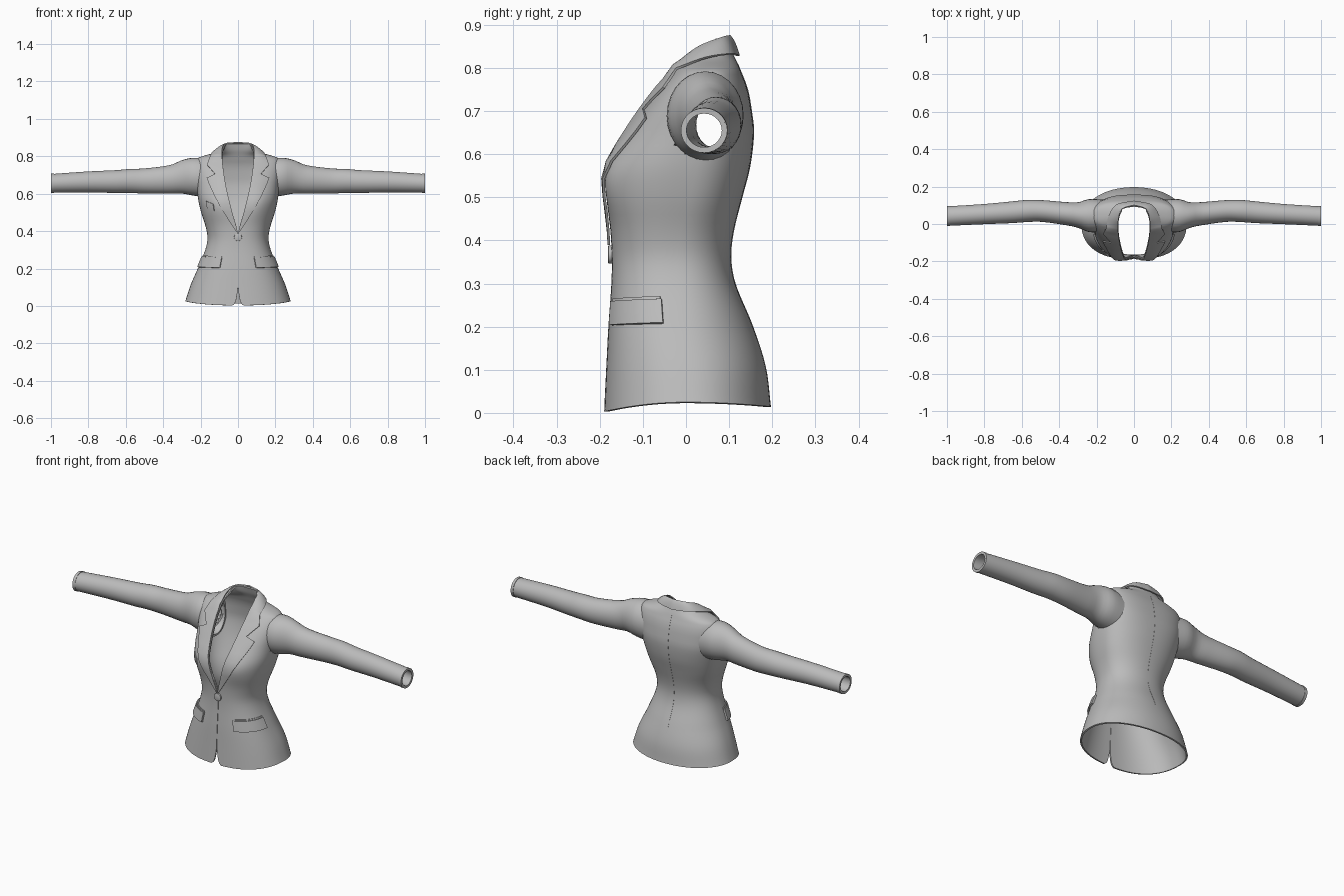
import bpy
from math import sin, cos, acos, pi, exp

cube = bpy.data.objects.get("Cube")
if cube:
    bpy.data.objects.remove(cube)

cloth = bpy.data.materials.new("grey_cloth")
cloth.use_nodes = True
GREY = (0.5, 0.5, 0.5, 1)
cloth.diffuse_color = GREY
cloth.node_tree.nodes["Principled BSDF"].inputs["Base Color"].default_value = GREY


def curve(table, t):
    """Smooth interpolation of table rows keyed by their first value."""
    t = min(max(t, table[0][0]), table[-1][0])
    i = 0
    while i < len(table) - 2 and t > table[i + 1][0]:
        i += 1
    a, b = table[i], table[i + 1]
    p, q = table[max(i - 1, 0)], table[min(i + 2, len(table) - 1)]
    h = b[0] - a[0]
    s = (t - a[0]) / h
    out = []
    for k in range(1, len(a)):
        m0 = (b[k] - p[k]) / (b[0] - p[0]) * h
        m1 = (q[k] - a[k]) / (q[0] - a[0]) * h
        out.append((2*s**3 - 3*s*s + 1) * a[k] + (s**3 - 2*s*s + s) * m0
                   + (3*s*s - 2*s**3) * b[k] + (s**3 - s*s) * m1)
    return out


def finish(obj, thickness, offset=-1, mirror=True):
    """Mirror, thicken and smooth one part."""
    obj.data.materials.append(cloth)
    if mirror:
        mod = obj.modifiers.new("mirror", "MIRROR")
        mod.merge_threshold = 0.0004
    if thickness:
        mod = obj.modifiers.new("thickness", "SOLIDIFY")
        mod.thickness = thickness
        mod.offset = offset
    bpy.ops.object.select_all(action="DESELECT")
    obj.select_set(True)
    bpy.context.view_layer.objects.active = obj
    bpy.ops.object.convert(target="MESH")
    bpy.ops.object.shade_smooth_by_angle(angle=0.7)


def sheet(name, rows, thickness, offset=-1, wrap=False, mirror=True, skip=None):
    """Surface through rows of points."""
    n = len(rows[0])
    verts = [p for r in rows for p in r]
    faces = []
    for i in range(len(rows) - 1):
        for j in range(n if wrap else n - 1):
            k = (j + 1) % n
            f = (i*n + j, i*n + k, (i+1)*n + k, (i+1)*n + j)
            if skip and skip([sum(verts[v][c] for v in f) / 4 for c in range(3)]):
                continue
            faces.append(f)
    mesh = bpy.data.meshes.new(name)
    mesh.from_pydata(verts, [], faces)
    obj = bpy.data.objects.new(name, mesh)
    bpy.context.collection.objects.link(obj)
    finish(obj, thickness, offset, mirror)


# Torso sections: height, half width, middle y, front y, back y, front and back roundness
TORSO = [
    (0, .282, .01, -.19, .197, 2.4, 2.1),
    (.1, .253, .005, -.185, .185, 2.4, 2.1),
    (.2, .215, -.01, -.18, .155, 2.4, 2.1),
    (.3, .175, -.02, -.173, .114, 2.4, 2.2),
    (.36, .163, -.02, -.172, .104, 2.4, 2.2),
    (.42, .172, -.015, -.175, .11, 2.5, 2.2),
    (.5, .197, 0, -.183, .13, 2.6, 2.3),
    (.57, .213, .01, -.178, .148, 2.6, 2.4),
    (.65, .222, .03, -.137, .157, 2.6, 2.6),
    (.7, .228, .035, -.104, .152, 2.6, 2.6),
    (.75, .23, .04, -.066, .143, 2.6, 2.6),
    (.79, .215, .045, -.03, .128, 2.5, 2.5),
    (.805, .175, .05, -.018, .122, 2.4, 2.3),
    (.82, .123, .05, -.005, .115, 2.2, 2.2),
    (.835, .096, .055, .015, .108, 2.2, 2.2),
    (.868, .07, .075, .06, .098, 2.2, 2.2),
]
# Half width of the front opening by height
OPENING = [(0, .03), (.01, .018), (.04, .008), (.1, .001), (.38, .001), (.5, .032), (.6, .057),
           (.7, .075), (.8, .085), (.835, .081), (.868, .066)]


def opening(z):
    return max(.001, curve(OPENING, z)[0])


def bust(x, z):
    return .014 * exp(-((x - .11) / .06)**2 - ((z - .54) / .07)**2)


def torso_point(a, z, out=0):
    hw, cy, yf, yb, nf, nb = curve(TORSO, z)
    c, s = max(cos(a), 0), sin(a)
    n = nf if s < 0 else nb
    x = (hw + out) * c ** (2 / n)
    y = cy + ((yb + out - cy) * s ** (2 / n) if s > 0 else (yf - out - cy) * (-s) ** (2 / n))
    if s < 0:
        y -= bust(x, z) * min(1, -2 * s)
    return x, y, z


def front_angle(x, z):
    section = curve(TORSO, z)
    return -acos(min(1, (x / section[0]) ** (section[4] / 2)))


# Jacket body with open front and armholes
levels = [0, .004, .01, .02, .03, .045] + [.06 + .02 * i for i in range(36)]
levels += [.77 + .007 * i for i in range(15)]
body = []
for z in levels:
    a0 = front_angle(opening(z), z)
    row = []
    for j in range(41):
        a = a0 + (pi / 2 - a0) * j / 40
        x, y, _ = torso_point(a, z)
        lift = (.025 - (.022 if y < 0 else .01) * (y / .19)**2) * max(0, 1 - z / .2)
        row.append((0 if j == 40 else x, y, z + lift))
    body.append(row)


def in_armhole(p):
    return p[0] > .12 and ((p[1] - .043) / .078)**2 + ((p[2] - .685) / .094)**2 < 1


sheet("jacket_body", body, .008, skip=in_armhole)

# Sleeves: distance, centre y, centre z, radius y, radius z
SLEEVE = [
    (.16, .043, .683, .086, .104), (.24, .045, .691, .088, .101),
    (.3, .048, .69, .068, .089), (.36, .055, .677, .062, .077),
    (.5, .07, .668, .058, .067), (.58, .069, .668, .059, .064),
    (.65, .063, .665, .058, .061), (.8, .053, .663, .054, .056),
    (1, .042, .655, .052, .05),
]


def sleeve_ring(x, grow=0):
    cy, cz, ry, rz = curve(SLEEVE, x)
    return [(x, cy + (ry + grow) * cos(2*pi*k/28), cz + (rz + grow) * sin(2*pi*k/28))
            for k in range(28)]


sheet("sleeve", [sleeve_ring(.16 + .84 * i / 40) for i in range(41)], .011, wrap=True)
sheet("cuff_edge", [sleeve_ring(x, .002) for x in (.985, .9925, 1)], .004, wrap=True)

# Lapel: outer edge by height, with the notch below the collar
LAPEL = [(.385, .003), (.42, .027), (.46, .053), (.5, .079), (.54, .102), (.58, .123), (.62, .142),
         (.65, .155), (.68, .166), (.7, .122), (.725, .143), (.75, .165), (.77, .158)]
rows = []
for z, outer in LAPEL:
    inner = opening(z)
    row = []
    for j in range(9):
        x = inner + (outer - inner) * j / 8
        p = torso_point(front_angle(x, z), z)
        row.append((x, p[1] - .006, z + .004))
    rows.append(row)

# Collar: fold edge and outer edge running round the neck
COLLAR = [(0, .086, -.032, .8, .148, -.022, .798), (1, .083, .025, .845, .133, .045, .823),
          (2, .064, .08, .868, .092, .102, .832), (3, 0, .1, .874, 0, .122, .828)]
for i in range(19):
    e = curve(COLLAR, i / 6)
    row = []
    for j in range(9):
        t = j / 8
        p = [e[k] * (1 - t) + e[k + 3] * t for k in range(3)]
        p[2] += .03 * t * (1 - t)
        row.append(p)
    rows.append(row)
sheet("lapel_and_collar", rows, .006, offset=0)


def patch(name, a0, a1, z0, z1, out, thick, slant=0, mirror=True, side=1):
    """Panel lying on the torso between two angles and two heights."""
    grid = []
    for i in range(7):
        row = []
        for j in range(13):
            a = a0 + (a1 - a0) * j / 12
            z = z0 + (z1 - z0) * i / 6 + slant * (j / 12 - .5)
            x, y, z = torso_point(a, z, out)
            row.append((side * x, y, z))
        grid.append(row if side > 0 else row[::-1])
    sheet(name, grid, thick, mirror=mirror)


# Hip pocket flaps with a welt above
patch("pocket_flap", -1.19, -.18, .207, .262, .01, .009, .006)
patch("pocket_welt", -1.17, -.2, .262, .268, .006, .006, .006)

# Breast pocket welt on one side only
patch("breast_pocket", front_angle(.13, .54), front_angle(.165, .54), .515, .553, .005, .005,
      .015, mirror=False, side=-1)

# Back centre seam
seam = [[(dx, torso_point(pi / 2, z)[1] + .001, z) for dx in (.0015, -.0015)]
        for z in [.03 + .02 * i for i in range(40)]]
sheet("back_seam", seam, .002, mirror=False)

# Front button
bpy.ops.mesh.primitive_cylinder_add(vertices=24, radius=.021, depth=.009,
                                    location=(0, -.176, .367), rotation=(pi / 2, 0, 0))
button = bpy.context.object
button.name = "front_button"
bevel = button.modifiers.new("rounded_rim", "BEVEL")
bevel.width = .002
bevel.segments = 2
finish(button, 0, mirror=False)
